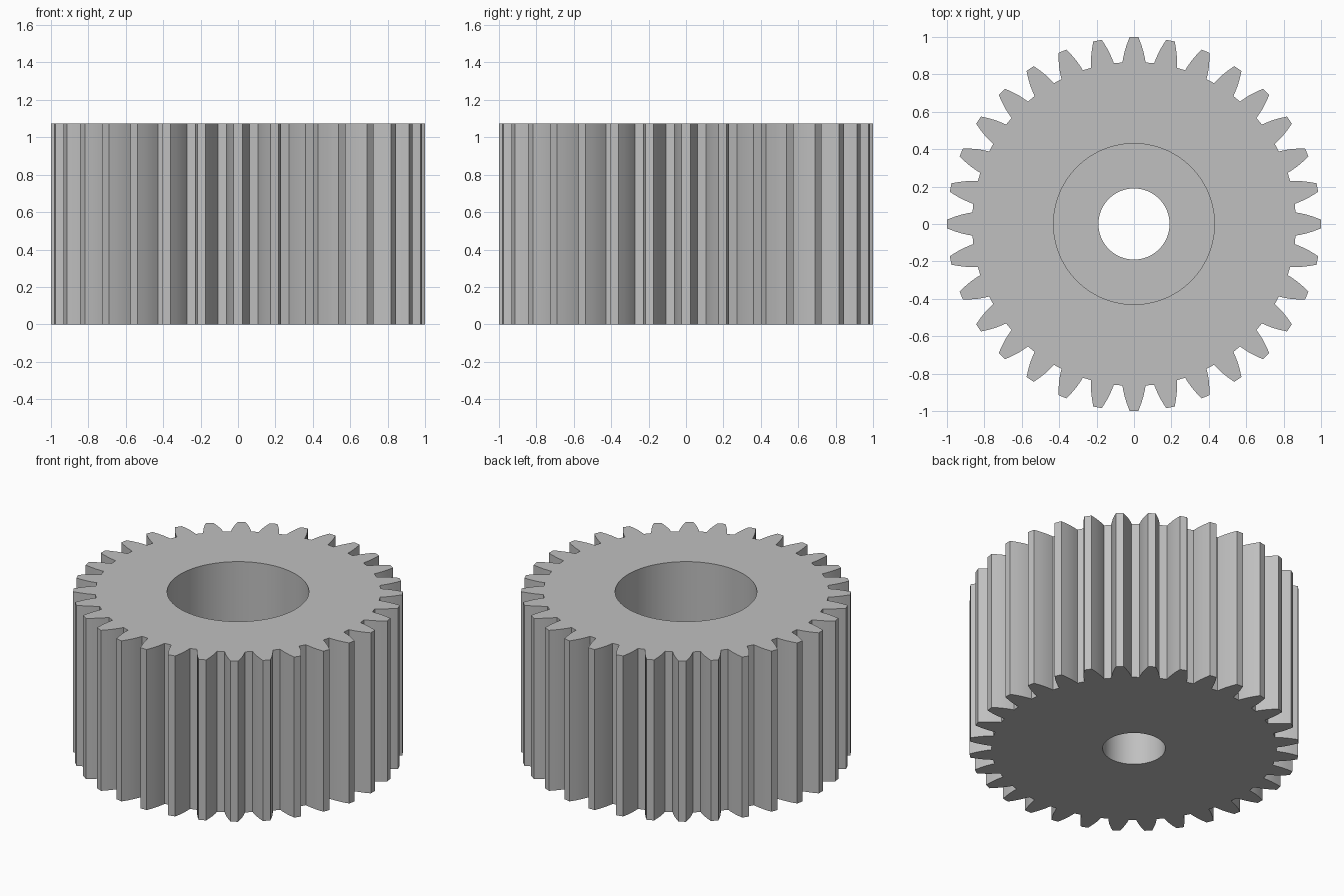
import bpy, bmesh, math

cube = bpy.data.objects.get("Cube")
if cube:
    bpy.data.objects.remove(cube)

TEETH = 32
HEIGHT = 1.075
BORE_R = 0.19
RECESS_R = 0.43
RECESS_FLOOR = 0.45

# One tooth flank, root to tip: (radius, half width of the tooth)
FLANK = [(0.866, 0.062), (0.89, 0.058), (0.925, 0.050), (0.962, 0.038), (1.0, 0.023)]

# Whole toothed outline as (radius, angle), running anticlockwise
half = [(r, math.atan2(w, r)) for r, w in FLANK]
tooth = [(r, -a) for r, a in half] + [(r, a) for r, a in reversed(half)]
outline = [(r, a + math.tau * i / TEETH) for i in range(TEETH) for r, a in tooth]

bm = bmesh.new()


def ring(z, radius=None):
    """Loop of vertices on the outline, or on a circle at the same angles."""
    return [bm.verts.new(((radius or r) * math.cos(a), (radius or r) * math.sin(a), z))
            for r, a in outline]


# Closed chain of loops: outer wall, top, recess, step, bore, underside
rings = [ring(0), ring(HEIGHT), ring(HEIGHT, RECESS_R), ring(RECESS_FLOOR, RECESS_R),
         ring(RECESS_FLOOR, BORE_R), ring(0, BORE_R)]
count = len(outline)
for k, lower in enumerate(rings):
    upper = rings[(k + 1) % len(rings)]
    for i in range(count):
        j = (i + 1) % count
        bm.faces.new((lower[i], lower[j], upper[j], upper[i]))
bmesh.ops.recalc_face_normals(bm, faces=bm.faces)

mesh = bpy.data.meshes.new("spur_gear")
bm.to_mesh(mesh)
bm.free()
gear = bpy.data.objects.new("spur_gear", mesh)
bpy.context.collection.objects.link(gear)

# Plain grey metal
grey = bpy.data.materials.new("light_grey")
grey.use_nodes = True
colour = (0.53, 0.53, 0.53, 1)
grey.diffuse_color = colour
grey.node_tree.nodes["Principled BSDF"].inputs["Base Color"].default_value = colour
mesh.materials.append(grey)

# Smooth flanks and bores, crisp corners
bpy.context.view_layer.objects.active = gear
gear.select_set(True)
bpy.ops.object.shade_smooth_by_angle(angle=math.radians(25))
